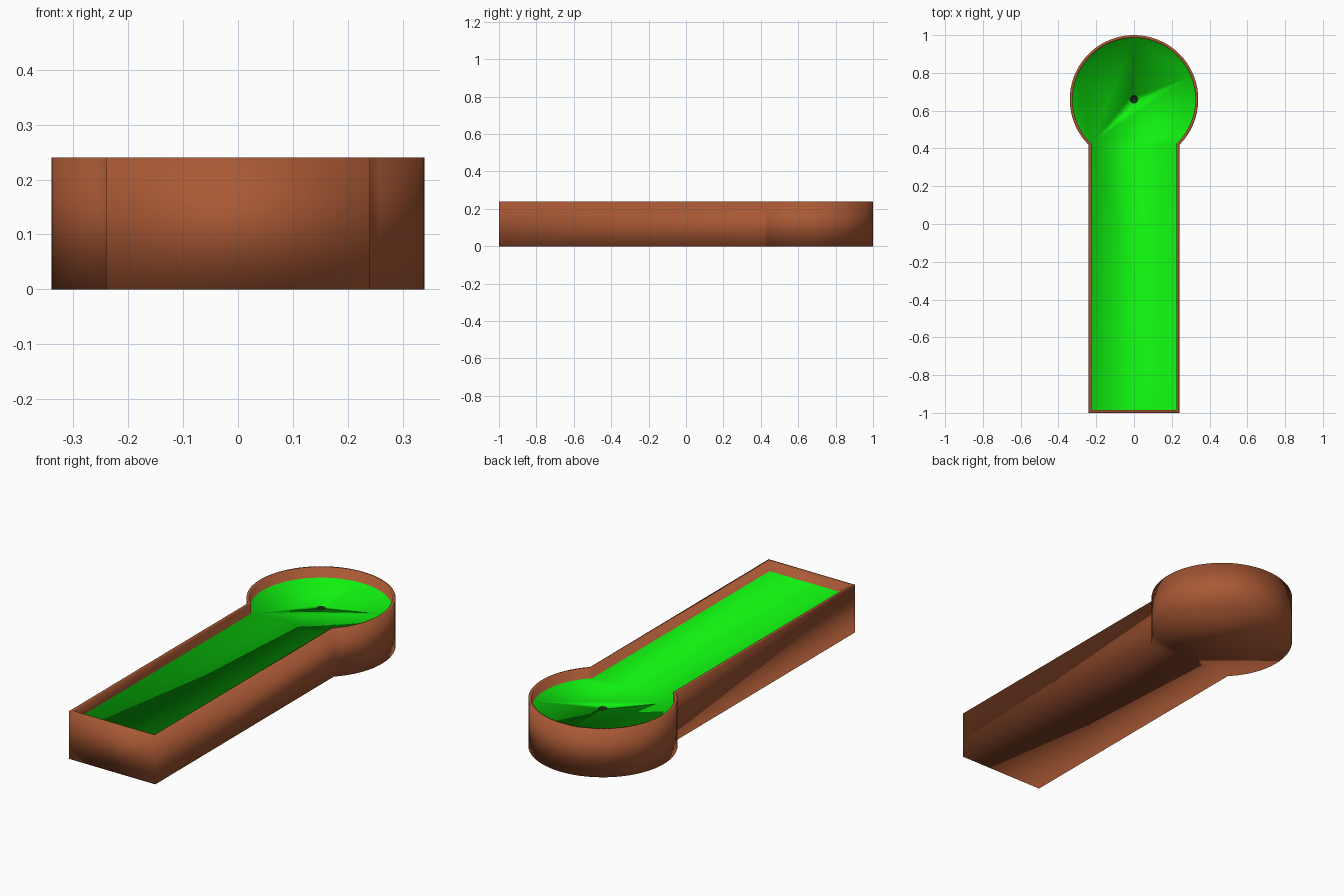
import bpy, bmesh, math

if "Cube" in bpy.data.objects:
    bpy.data.objects.remove(bpy.data.objects["Cube"])

H, FLOOR, WALL = 0.24, 0.19, 0.015
LANE, R, CY = 0.24, 0.34, 0.66


def material(name, rgb):
    m = bpy.data.materials.new(name)
    m.diffuse_color = (*rgb, 1)
    m.use_nodes = True
    m.node_tree.nodes["Principled BSDF"].inputs["Base Color"].default_value = m.diffuse_color
    return m


wood = material("wood", (0.40, 0.10, 0.035))
turf = material("turf", (0.005, 0.87, 0.005))
dark = material("cup_dark", (0.01, 0.02, 0.01))


def outline(inset, n=64):
    """Keyhole outline: straight lane with a round green at the back."""
    w, r = LANE - inset, R - inset
    a0 = -math.acos(w / r)
    a1 = math.pi - a0
    pts = [(-w, -1 + inset), (w, -1 + inset)]
    for i in range(n + 1):
        a = a0 + (a1 - a0) * i / n
        pts.append((r * math.cos(a), CY + r * math.sin(a)))
    return pts


# Course body: bottom, outer wall, rim, inner wall and turf floor
bm = bmesh.new()
loops = [[bm.verts.new((x, y, z)) for x, y in outline(inset)]
         for inset, z in ((0, 0), (0, H), (WALL, H), (WALL, FLOOR))]
bm.faces.new(loops[0][::-1])
for a, b in zip(loops, loops[1:]):
    for i in range(len(a)):
        j = (i + 1) % len(a)
        bm.faces.new((a[i], a[j], b[j], b[i]))
bm.faces.new(loops[-1]).material_index = 1
for f in bm.faces:
    f.smooth = True
mesh = bpy.data.meshes.new("golf_course")
bm.to_mesh(mesh)
bm.free()
for m in (wood, turf, dark):
    mesh.materials.append(m)
course = bpy.data.objects.new("golf_course", mesh)
bpy.context.collection.objects.link(course)

# Cup hole sunk into the green
bpy.ops.mesh.primitive_cylinder_add(vertices=32, radius=0.02, depth=0.2,
                                    location=(0, CY, FLOOR))
cutter = bpy.context.object
cutter.name = "cup_cutter"
for m in (wood, turf, dark):
    cutter.data.materials.append(m)
for p in cutter.data.polygons:
    p.material_index = 2
    p.use_smooth = True
cutter.hide_render = True
cutter.hide_set(True)
cut = course.modifiers.new("cup_hole", 'BOOLEAN')
cut.operation = 'DIFFERENCE'
cut.solver = 'EXACT'
cut.object = cutter
